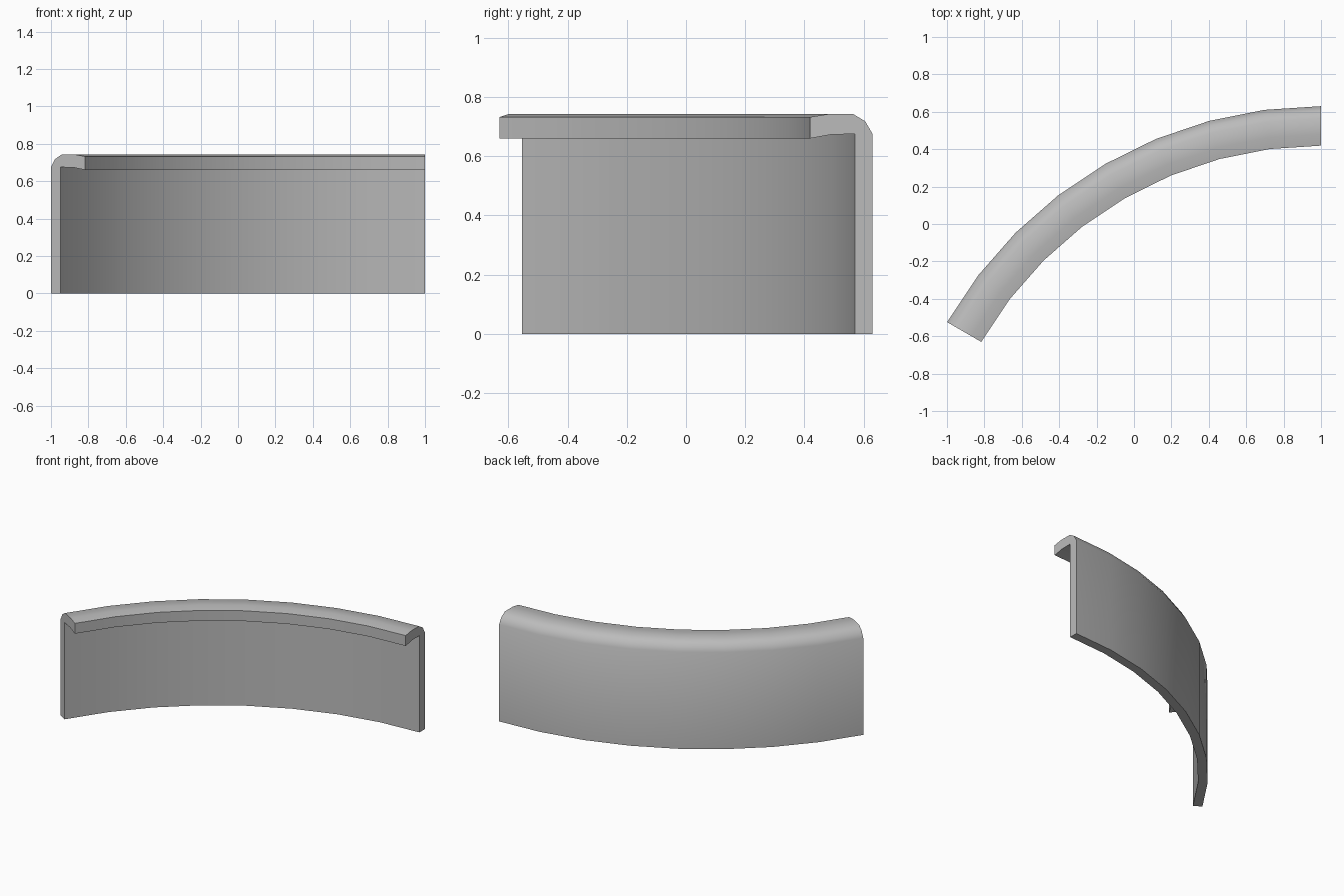
import bpy
import bmesh
from math import radians

cube = bpy.data.objects.get("Cube")
if cube:
    bpy.data.objects.remove(cube, do_unlink=True)

# Plain grey finish
grey = bpy.data.materials.new("grey")
grey.use_nodes = True
colour = (0.5, 0.5, 0.5, 1)
grey.diffuse_color = colour
grey.node_tree.nodes["Principled BSDF"].inputs["Base Color"].default_value = colour

# Cross-section: (inward distance from outer face, height)
PROFILE = [(0, 0), (0, 0.675), (0.025, 0.718), (0.065, 0.742), (0.15, 0.742),
           (0.211, 0.732), (0.211, 0.66), (0.14, 0.673), (0.06, 0.675), (0.06, 0)]
OUTER_RADIUS = 2.309
END_X, END_Y = 1.0, 0.63

# Curved wall with a rolled lip, swept through a sixth of a circle
bm = bmesh.new()
verts = [bm.verts.new((END_X, END_Y - d, z)) for d, z in PROFILE]
edges = [bm.edges.new((a, b)) for a, b in zip(verts, verts[1:] + verts[:1])]
bmesh.ops.spin(bm, geom=verts + edges, cent=(END_X, END_Y - OUTER_RADIUS, 0),
               axis=(0, 0, 1), angle=radians(60), steps=8, use_duplicate=False)

# End caps
bmesh.ops.holes_fill(bm, edges=[e for e in bm.edges if e.is_boundary], sides=0)
bmesh.ops.recalc_face_normals(bm, faces=bm.faces)

mesh = bpy.data.meshes.new("curved_wall_with_lip")
bm.to_mesh(mesh)
bm.free()
mesh.materials.append(grey)
wall = bpy.data.objects.new("curved_wall_with_lip", mesh)
bpy.context.collection.objects.link(wall)

# Smooth along the curve, crisp at the ends and base
bpy.ops.object.select_all(action="DESELECT")
wall.select_set(True)
bpy.context.view_layer.objects.active = wall
bpy.ops.object.shade_smooth_by_angle(angle=radians(50))
